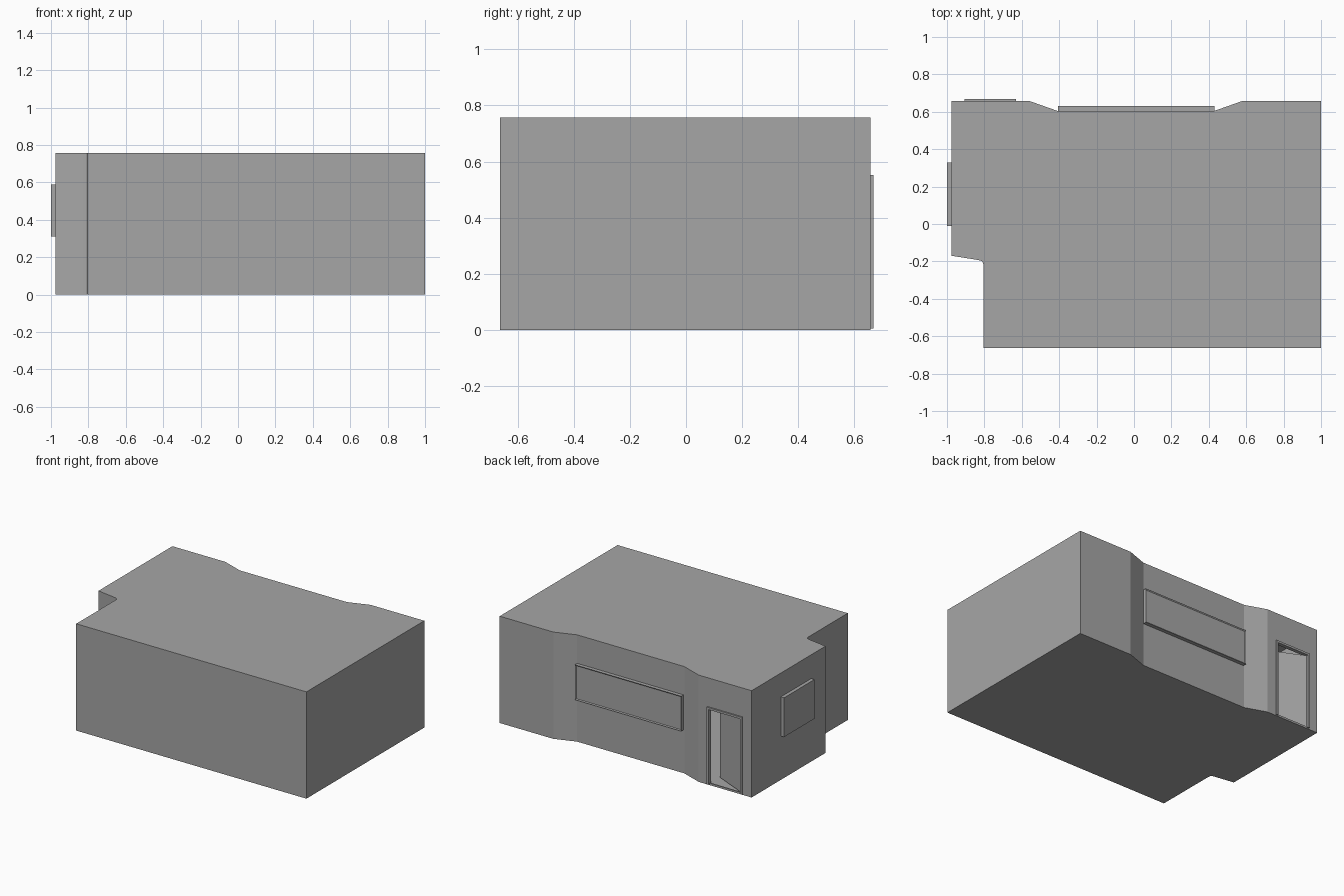
import bpy, bmesh, math

if "Cube" in bpy.data.objects:
    bpy.data.objects.remove(bpy.data.objects["Cube"])

# One plain grey for the whole model
grey = bpy.data.materials.new("plain_grey")
grey.diffuse_color = (0.38, 0.38, 0.38, 1)
grey.use_nodes = True
grey.node_tree.nodes["Principled BSDF"].inputs["Base Color"].default_value = grey.diffuse_color


def finish(name, bm):
    bmesh.ops.recalc_face_normals(bm, faces=bm.faces)
    me = bpy.data.meshes.new(name)
    bm.to_mesh(me)
    bm.free()
    me.materials.append(grey)
    ob = bpy.data.objects.new(name, me)
    bpy.context.collection.objects.link(ob)
    return ob


def box(name, lo, hi):
    bm = bmesh.new()
    bmesh.ops.create_cube(bm, size=1)
    for v in bm.verts:
        v.co = [(a + b) / 2 + c * (b - a) for a, b, c in zip(lo, hi, v.co)]
    return finish(name, bm)


def inset_front(ob, axis, sign, width, depth):
    # sunken pane inside a narrow rim on the outward face
    bm = bmesh.new()
    bm.from_mesh(ob.data)
    bm.normal_update()
    face = [f for f in bm.faces if f.normal[axis] * sign > 0.9]
    bmesh.ops.inset_region(bm, faces=face, thickness=width, depth=-depth)
    bm.to_mesh(ob.data)
    bm.free()


H = 0.757
# Footprint, with the shallow bay at the back and the notched corner
outline = [(-0.975, -0.17), (-0.83, -0.193), (-0.814, -0.198), (-0.807, -0.207),
           (-0.805, -0.222), (-0.805, -0.662), (1, -0.662), (1, 0.658),
           (0.58, 0.658), (0.43, 0.605), (-0.41, 0.605), (-0.56, 0.658),
           (-0.975, 0.658)]

# Hollow room shell
bm = bmesh.new()
base = bm.faces.new([bm.verts.new((x, y, 0)) for x, y in outline])
ext = bmesh.ops.extrude_face_region(bm, geom=[base], use_keep_orig=True)
bmesh.ops.translate(bm, vec=(0, 0, H),
                    verts=[g for g in ext["geom"] if isinstance(g, bmesh.types.BMVert)])
room = finish("room_shell", bm)
solid = room.modifiers.new("wall_thickness", 'SOLIDIFY')
solid.thickness = 0.012
solid.offset = -1

# Doorway cut through the back wall
cutter = box("doorway_cutter", (-0.892, 0.60, 0.014), (-0.643, 0.72, 0.54))
cutter.hide_render = True
cutter.hide_viewport = True
cut = room.modifiers.new("doorway", 'BOOLEAN')
cut.operation = 'DIFFERENCE'
cut.solver = 'EXACT'
cut.object = cutter

# Door frame: two posts and a lintel
y0, y1 = 0.642, 0.668
box("door_post_left", (-0.905, y0, 0.006), (-0.89, y1, 0.553))
box("door_post_right", (-0.645, y0, 0.006), (-0.63, y1, 0.553))
box("door_lintel", (-0.89, y0, 0.538), (-0.645, y1, 0.553))

# Door leaf standing ajar into the room
leaf = box("door_leaf", (0, -0.012, 0.014), (0.26, 0, 0.538))
leaf.location = (-0.889, 0.655, 0)
leaf.rotation_euler.z = math.radians(-24)

# Wide window on the back bay
back = box("back_window", (-0.405, 0.597, 0.307), (0.43, 0.631, 0.555))
inset_front(back, 1, 1, 0.01, 0.006)

# Window on the left wall
box("side_window", (-1, -0.01, 0.31), (-0.968, 0.33, 0.588))
